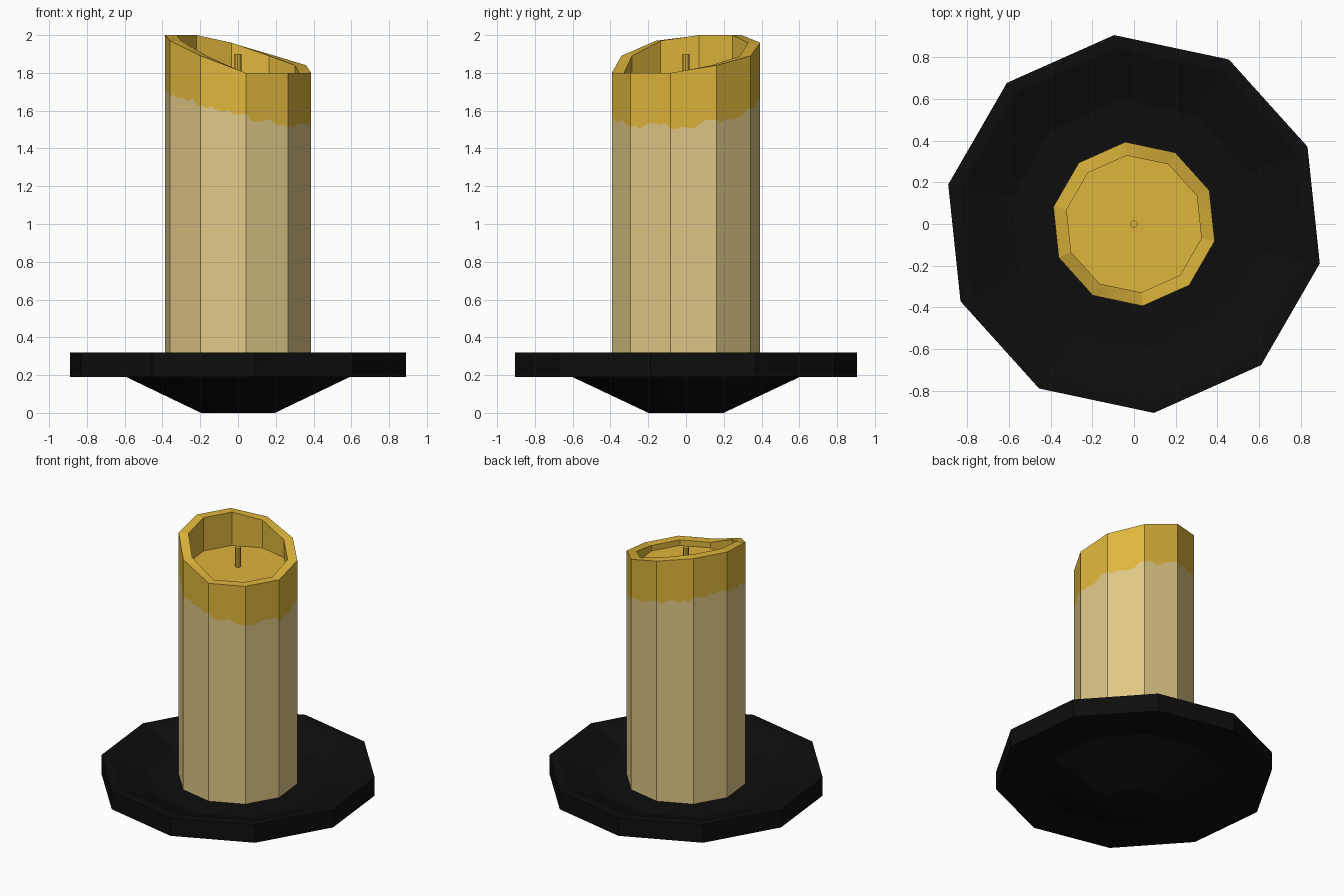
import bpy, bmesh, math, random
from mathutils import Vector

if "Cube" in bpy.data.objects:
    bpy.data.objects.remove(bpy.data.objects["Cube"])

random.seed(4)
SIDES, START = 10, -12          # decagon, first corner at -12 degrees


def material(name, rgb):
    m = bpy.data.materials.new(name)
    m.diffuse_color = (*rgb, 1)
    m.use_nodes = True
    m.node_tree.nodes["Principled BSDF"].inputs["Base Color"].default_value = m.diffuse_color
    return m


black = material("black iron", (0.004, 0.004, 0.004))
cream = material("cream wax", (0.74, 0.57, 0.24))
gold = material("molten gold wax", (0.73, 0.46, 0.045))


def ring(r, z, sides=SIDES, start=START):
    a = [math.radians(start + i * 360 / sides) for i in range(sides)]
    zs = z if isinstance(z, list) else [z] * sides
    return [Vector((r * math.cos(t), r * math.sin(t), h)) for t, h in zip(a, zs)]


def subdivide(points, n):
    """Split each straight side of a ring into n pieces."""
    out = []
    for i, p in enumerate(points):
        q = points[(i + 1) % len(points)]
        out += [p.lerp(q, k / n) for k in range(n)]
    return out


def loft(name, rings, mats, band_mat=None, cap_mat=(0, 0)):
    """Join rings of equal count from bottom to top and cap both ends."""
    bm = bmesh.new()
    vs = [[bm.verts.new(p) for p in r] for r in rings]
    n = len(rings[0])
    for b in range(len(vs) - 1):
        for i in range(n):
            j = (i + 1) % n
            f = bm.faces.new((vs[b][i], vs[b][j], vs[b + 1][j], vs[b + 1][i]))
            f.material_index = band_mat[b] if band_mat else 0
    bm.faces.new(vs[0][::-1]).material_index = cap_mat[0]
    bm.faces.new(vs[-1]).material_index = cap_mat[1]
    me = bpy.data.meshes.new(name)
    bm.to_mesh(me)
    bm.free()
    for m in mats:
        me.materials.append(m)
    ob = bpy.data.objects.new(name, me)
    bpy.context.collection.objects.link(ob)
    return ob


# Dished plate with a tapered foot underneath
loft("plate", [ring(0.2, 0), ring(0.605, 0.19), ring(0.91, 0.19),
               ring(0.91, 0.32), ring(0.85, 0.32), ring(0.6, 0.23)], [black])

# Candle: slanted hollow top, ragged melted band on the outside
rim = [1.80, 1.84, 1.89, 1.96, 2.0, 2.0, 1.97, 1.89, 1.80, 1.80]
N = 8
bottom = subdivide(ring(0.395, 0.225), N)
melt_line = []
for p in bottom:
    t = math.atan2(p.y, p.x)
    z = 1.615 + 0.1 * math.cos(t - math.radians(160)) + random.uniform(-0.02, 0.02)
    melt_line.append(Vector((p.x, p.y, z)))
loft("candle",
     [bottom, melt_line, subdivide(ring(0.395, rim), N),
      subdivide(ring(0.33, rim), N), subdivide(ring(0.33, 1.76), N)],
     [cream, gold], [0, 1, 1, 1], (0, 1))

# Wick
loft("wick", [ring(0.018, 1.755, 8), ring(0.018, 1.9, 8)], [gold])
